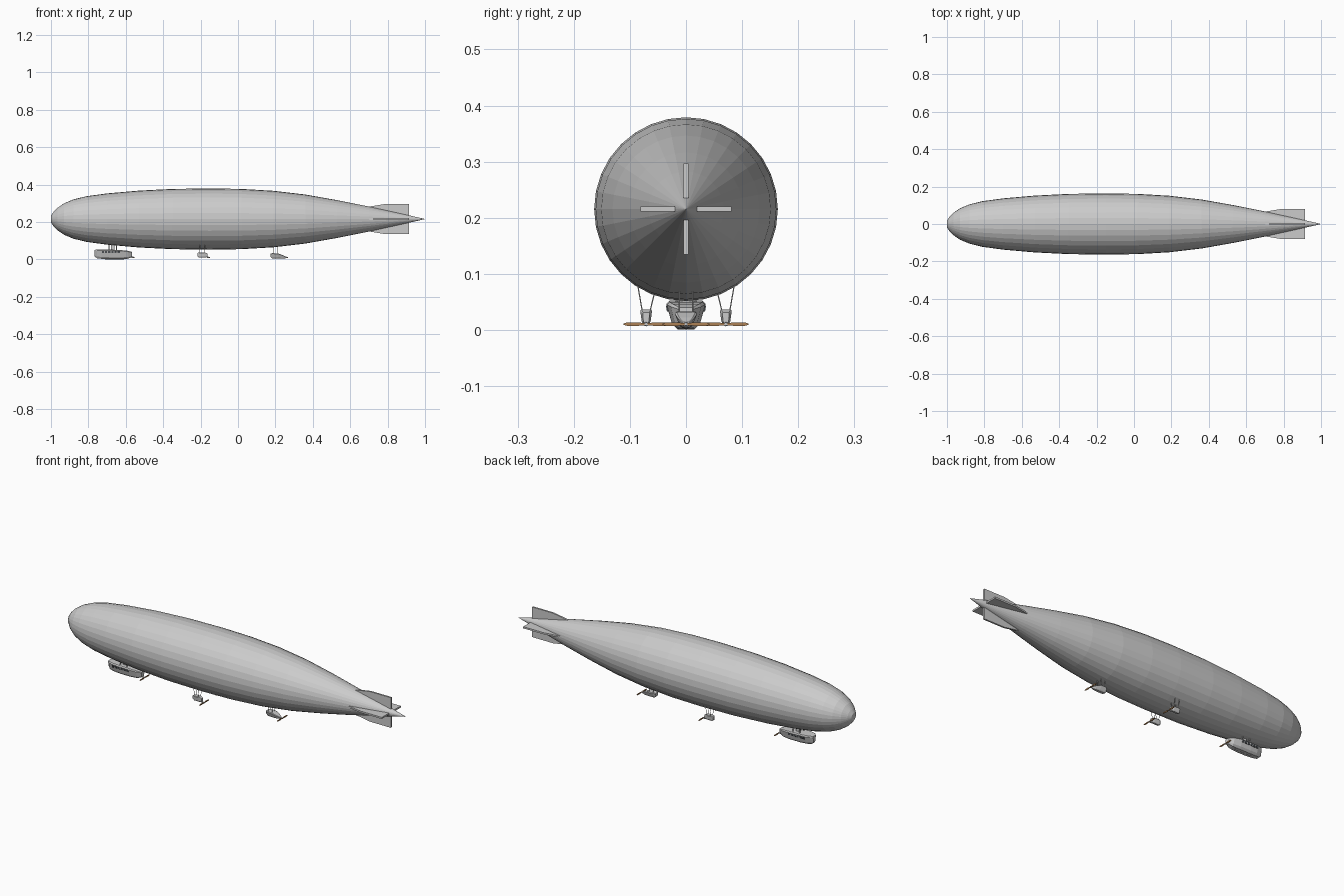
import bpy, bmesh, math
from mathutils import Vector

if "Cube" in bpy.data.objects:
    bpy.data.objects.remove(bpy.data.objects["Cube"])

AXIS = 0.2155  # height of the hull centre line


def make(name, verts, faces, color=None):
    me = bpy.data.meshes.new(name)
    me.from_pydata(verts, [], faces)
    bm = bmesh.new()
    bm.from_mesh(me)
    bmesh.ops.recalc_face_normals(bm, faces=bm.faces)
    bm.to_mesh(me)
    bm.free()
    ob = bpy.data.objects.new(name, me)
    bpy.context.collection.objects.link(ob)
    if color:
        mat = bpy.data.materials.get("wood" if color[0] > 0.2 else "glass")
        mat = mat or bpy.data.materials.new("wood" if color[0] > 0.2 else "glass")
        mat.diffuse_color = color
        me.materials.append(mat)
    return ob


def loft(name, rings, color=None):
    """Skin equal-length rings of points, capping both ends."""
    n = len(rings[0])
    verts = [p for r in rings for p in r]
    faces = [(k * n + i, k * n + (i + 1) % n, (k + 1) * n + (i + 1) % n, (k + 1) * n + i)
             for k in range(len(rings) - 1) for i in range(n)]
    faces += [tuple(range(n)), tuple(range(len(verts) - n, len(verts)))]
    return make(name, verts, faces, color)


def circle(x, r, y=0, z=AXIS, n=32):
    return [(x, y + r * math.cos(2 * math.pi * i / n), z + r * math.sin(2 * math.pi * i / n))
            for i in range(n)]


def car(name, sections, y0=0):
    """Gondola body; each section is x, top half width, bottom half width, z bottom, z top."""
    rings = []
    for x, wt, wb, zb, zt in sections:
        h = zt - zb
        half = [(wb * 0.6, zb), (wb, zb + h * 0.2), (wt, zt - h * 0.1), (wt * 0.85, zt)]
        rings.append([(x, y0 + y, z) for y, z in half] + [(x, y0 - y, z) for y, z in reversed(half)])
    return loft(name, rings)


def strut(name, a, b, r=0.0018):
    a, b = Vector(a), Vector(b)
    q = (b - a).to_track_quat('Z', 'Y')
    rings = [[p + q @ Vector((r * math.cos(t * math.pi / 3), r * math.sin(t * math.pi / 3), 0))
              for t in range(6)] for p in (a, b)]
    return loft(name, rings)


def propeller(name, x, y, z, length):
    """Two-bladed wooden propeller lying across the car, with a hub shaft."""
    rings = []
    for t, w in ((-1, .0012), (-.85, .003), (-.45, .0034), (-.1, .002),
                 (.1, .002), (.45, .0034), (.85, .003), (1, .0012)):
        rings.append([(x + dx, y + t * length, z + dz * w)
                      for dx, dz in ((-.0018, -1), (.0018, -1), (.0018, 1), (-.0018, 1))])
    loft(name, rings, (0.42, 0.22, 0.09, 1))
    loft(name + "_hub", [circle(x - .014, .004, y, z, 8), circle(x + .003, .003, y, z, 8)])


# hull envelope
profile = [(-1, .018), (-.988, .036), (-.965, .060), (-.93, .084), (-.88, .105), (-.81, .122),
           (-.70, .137), (-.53, .152), (-.35, .161), (-.15, .1637), (.02, .161), (.19, .151),
           (.36, .131), (.53, .101), (.70, .067), (.85, .034), (.92, .0185), (.998, .0008)]
loft("hull", [circle(x, r) for x, r in profile])

# tail fins
outline = [(.62, .07), (.70, .066), (.79, .081), (.914, .081), (.914, .015), (.70, .02)]
for i, side in enumerate(("right", "top", "left", "bottom")):
    c, s = round(math.cos(i * math.pi / 2)), round(math.sin(i * math.pi / 2))
    loft(side + "_fin", [[(x, r * c - t * s, AXIS + r * s + t * c) for x, r in outline]
                         for t in (-.0045, .0045)])

# control gondola
car("control_gondola", [(-.766, .012, .008, .016, .050), (-.755, .024, .016, .006, .053),
                        (-.73, .033, .022, .003, .053), (-.69, .035, .025, .001, .052),
                        (-.63, .034, .025, .001, .050), (-.59, .027, .020, .003, .046),
                        (-.567, .014, .010, .012, .040)])
loft("bumper", [circle(-.71, .005, 0, .005, 8), circle(-.61, .005, 0, .005, 8)])
for s in (-1, 1):
    # windows follow the flared gondola walls
    for i in range(6):
        x = -.728 + i * .017
        pts = [(x, s * .0322, .033), (x + .011, s * .0329, .033),
               (x + .011, s * .0349, .044), (x, s * .0342, .044)]
        loft("gondola_window", [[(a, b + d * s, z) for a, b, z in pts] for d in (-.003, .001)],
             (0.08, 0.09, 0.1, 1))
    for x in (-.69, -.65):
        strut("gondola_strut", (x, s * .018, .045), (x, s * .013, .085), .003)
loft("gondola_ladder_shaft", [[(x, y, z) for x, y in ((-.68, -.007), (-.66, -.007), (-.66, .007), (-.68, .007))]
                              for z in (.045, .085)])
propeller("gondola_propeller", -.556, 0, .0105, .042)

# side engine cars
for s, side in ((-1, "left"), (1, "right")):
    y = s * .071
    car(side + "_engine_car", [(-.216, .007, .006, .015, .034), (-.208, .0105, .008, .010, .037),
                               (-.178, .0105, .008, .010, .037), (-.163, .006, .005, .012, .031)], y)
    for x in (-.204, -.178):
        strut(side + "_engine_strut", (x, y + s * .007, .034), (x, s * .086, .080), .0012)
        strut(side + "_engine_strut", (x, y - s * .007, .034), (x, s * .056, .067), .0012)
    propeller(side + "_engine_propeller", -.153, y, .0105, .040)

# rear engine car
car("rear_engine_car", [(.174, .011, .008, .012, .031), (.184, .019, .012, .005, .033),
                        (.215, .020, .012, .004, .032), (.24, .014, .009, .004, .022),
                        (.256, .006, .004, .006, .014)])
for s in (-1, 1):
    for x in (.188, .212):
        strut("rear_engine_strut", (x, s * .012, .030), (x, s * .012, .072), .0015)
propeller("rear_engine_propeller", .264, 0, .0105, .042)

for m in bpy.data.materials:
    if m.users and not m.is_grease_pencil:
        m.use_nodes = True
        m.node_tree.nodes["Principled BSDF"].inputs["Base Color"].default_value = m.diffuse_color
